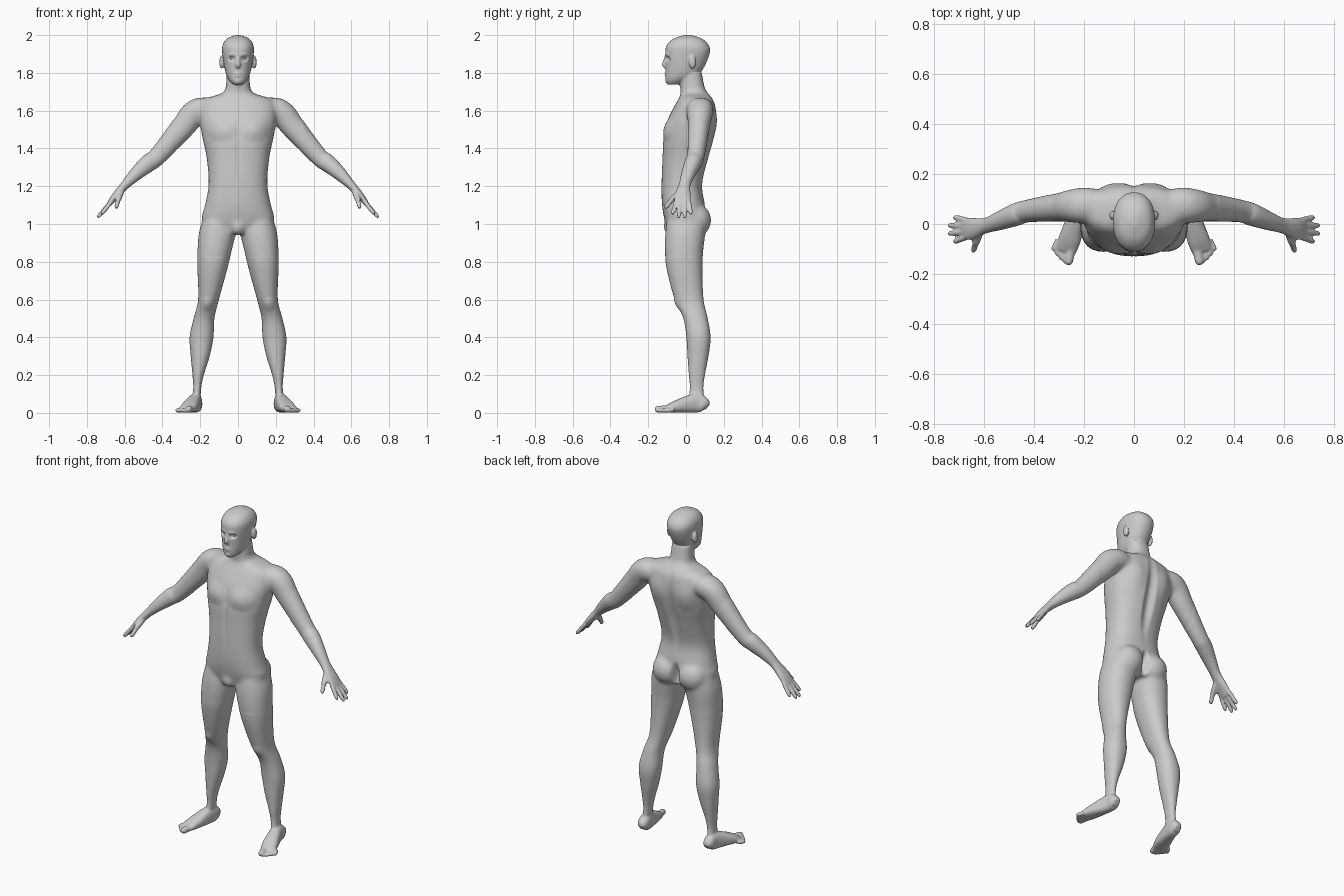
import bpy, bmesh, math
from mathutils import Vector, Matrix

if "Cube" in bpy.data.objects:
    bpy.data.objects.remove(bpy.data.objects["Cube"])

bm = bmesh.new()
Y, Z = Vector((0, 1, 0)), Vector((0, 0, 1))


def resample(rows, steps=6):
    # Catmull-Rom through the cross-section rows
    out = []
    for i in range(len(rows) - 1):
        p = [rows[max(0, min(len(rows) - 1, i + k))] for k in (-1, 0, 1, 2)]
        for s in range(steps):
            t = s / steps
            out.append([b + 0.5 * t * (c - a + t * (2 * a - 5 * b + 4 * c - d + t * (3 * (b - c) + d - a)))
                        for a, b, c, d in zip(*p)])
    return out + [list(rows[-1])]


def skin(rings, side):
    # closed skin over a list of rings, optionally mirrored
    loops = [[bm.verts.new((p.x * side, p.y, p.z)) for p in r] for r in rings]
    faces = [bm.faces.new(loops[0]), bm.faces.new(loops[-1])]
    n = len(loops[0])
    for a, b in zip(loops, loops[1:]):
        faces += [bm.faces.new((a[i], a[(i + 1) % n], b[(i + 1) % n], b[i])) for i in range(n)]
    bmesh.ops.recalc_face_normals(bm, faces=faces)


def oval(c, u, v, power, n=36):
    pts = []
    for i in range(n):
        a = 2 * math.pi * i / n
        k, s = math.cos(a), math.sin(a)
        pts.append(c + u * math.copysign(abs(k) ** (2 / power), k) + v * math.copysign(abs(s) ** (2 / power), s))
    return pts


def stack(rows, side=1, power=2.2):
    # rows: z, x centre, half width, y front, y back
    skin([oval(Vector((x, (f + k) / 2, z)), Vector((w, 0, 0)), Vector((0, (k - f) / 2, 0)), power)
          for z, x, w, f, k in resample(rows)], side)


def tube(rows, ref, side=1, power=2.1):
    # rows: x, y, z, radius along ref, radius across
    rows = resample(rows)
    pts = [Vector(r[:3]) for r in rows]
    rings = []
    for i, r in enumerate(rows):
        t = (pts[min(i + 1, len(pts) - 1)] - pts[max(i - 1, 0)]).normalized()
        u = (ref - t * ref.dot(t)).normalized()
        rings.append(oval(pts[i], u * r[3], t.cross(u) * r[4], power))
    skin(rings, side)


def digit(a, b, r, ref, side):
    a, b = Vector(a), Vector(b)
    tube([(*a.lerp(b, t), r * k, r * k) for t, k in ((0, 1), (.5, 1), (.85, .92), (1, .45))], ref, side)


def ball(c, r, side=1):
    m = Matrix.Translation((c[0] * side, c[1], c[2])) @ Matrix.Diagonal((*r, 1))
    bmesh.ops.create_uvsphere(bm, u_segments=28, v_segments=18, radius=1, matrix=m)


# torso and neck
stack([(z, 0, w, f, k) for z, w, f, k in (
    (.95, .11, -.09, .085), (1.02, .19, -.113, .1), (1.1, .175, -.127, .1), (1.21, .156, -.13, .086),
    (1.35, .166, -.125, .12), (1.45, .187, -.12, .148), (1.55, .204, -.098, .163), (1.63, .2, -.058, .155),
    (1.665, .17, -.038, .14), (1.69, .09, -.028, .12), (1.72, .066, -.03, .1), (1.8, .06, -.03, .083))], power=2.35)
# groin
ball((0, -.078, .985), (.04, .043, .046))

# head
stack([(z, 0, w, f, k) for z, w, f, k in (
    (1.738, .024, -.098, -.03), (1.755, .042, -.106, 0), (1.78, .058, -.108, .05), (1.82, .07, -.108, .09),
    (1.9, .083, -.11, .125), (1.945, .082, -.103, .121), (1.98, .06, -.067, .087), (2, .015, -.01, .03))])
# nose
tube([(0, -.1, 1.895, .01, .008), (0, -.108, 1.87, .011, .009),
      (0, -.112, 1.842, .015, .014), (0, -.106, 1.83, .009, .01)], Y)

for s in (1, -1):
    # ear
    ball((.086, .034, 1.856), (.013, .019, .035), s)
    # buttock
    ball((.085, .052, 1.02), (.088, .082, .088), s)
    # arm and palm
    tube([(.12, .075, 1.6, .06, .055), (.19, .075, 1.605, .072, .066), (.24, .073, 1.58, .068, .068),
          (.29, .068, 1.515, .059, .064), (.425, .052, 1.36, .045, .048), (.475, .037, 1.322, .045, .047),
          (.54, .012, 1.265, .037, .036), (.597, -.007, 1.207, .031, .024),
          (.65, -.018, 1.147, .044, .019), (.682, -.019, 1.105, .043, .013)], Y, s)
    # fingers
    for i in range(4):
        d = (i - 1.5) ** 2
        digit((.67, -.052 + .0225 * i, 1.12), (.748 - .011 * d, -.072 + .033 * i, 1.03 + .009 * d), .0115, Y, s)
    # thumb
    digit((.615, -.02, 1.18), (.638, -.085, 1.12), .016, Z, s)
    digit((.63, -.065, 1.14), (.646, -.112, 1.083), .012, Z, s)
    # leg
    stack([(1.02, .109, .079, -.1, .1), (.95, .111, .097, -.11, .102), (.85, .125, .09, -.112, .091),
           (.75, .137, .077, -.1, .087), (.6, .156, .055, -.06, .093), (.5, .18, .055, -.014, .115),
           (.4, .193, .063, .002, .13), (.3, .2, .05, .008, .119), (.2, .211, .03, .015, .1),
           (.13, .216, .021, .02, .092), (.04, .223, .023, .008, .102)], s)
    # foot
    tube([(.222, .113, .03, .018, .018), (.222, .095, .043, .04, .032), (.226, .05, .052, .05, .034),
          (.254, -.05, .034, .032, .044), (.275, -.108, .018, .015, .042)], Z, s, 2.5)
    # toes
    for i in range(5):
        r = .0115 if i else .018
        digit((.253 + .013 * i, -.1 + .009 * i, r + .004),
              (.265 + .015 * i, -.164 + .007 * i ** 1.5, r), r, Z, s)

# fuse all parts into one smooth skin
mesh = bpy.data.meshes.new("body")
bm.to_mesh(mesh)
bm.free()
body = bpy.data.objects.new("body", mesh)
bpy.context.collection.objects.link(body)
mod = body.modifiers.new("fuse", 'REMESH')
mod.mode, mod.voxel_size = 'VOXEL', .0055
mod = body.modifiers.new("soften", 'SMOOTH')
mod.factor, mod.iterations = .5, 4
deps = bpy.context.evaluated_depsgraph_get()
fused = bpy.data.meshes.new_from_object(body.evaluated_get(deps))
body.modifiers.clear()
body.data = fused
bpy.data.meshes.remove(mesh)

# blend the joints of the trunk, then sculpt mirrored muscle and face forms
bm = bmesh.new()
bm.from_mesh(fused)
trunk = [v for v in bm.verts if abs(v.co.x) < .34 and .82 < v.co.z < 1.735]
for _ in range(30):
    bmesh.ops.smooth_vert(bm, verts=trunk, factor=.5, use_axis_x=True, use_axis_y=True, use_axis_z=True)


def sculpt(centre, reach, push):
    for v in bm.verts:
        z = (v.co.z - centre[2]) / reach[2]
        if abs(z) < 1:
            d = ((abs(v.co.x) - centre[0]) / reach[0]) ** 2 + ((v.co.y - centre[1]) / reach[1]) ** 2 + z * z
            if d < 1:
                v.co.y += push * (1 - d) ** 2


# chest, breastbone and belly line
sculpt((.09, -.1, 1.5), (.1, .09, .075), -.014)
sculpt((0, -.12, 1.4), (.022, .08, .25), .005)
# spine, shoulder blades and seat cleft
sculpt((0, .14, 1.4), (.045, .1, .33), -.02)
sculpt((.1, .15, 1.53), (.08, .07, .11), .009)
sculpt((0, .12, 1.01), (.035, .09, .1), -.035)
# kneecaps
sculpt((.165, -.05, .575), (.04, .05, .05), -.007)
# eye sockets, brow, lips and chin
sculpt((.033, -.1, 1.875), (.027, .045, .019), .016)
sculpt((.03, -.103, 1.897), (.036, .04, .013), -.004)
sculpt((0, -.11, 1.792), (.03, .04, .017), -.007)
sculpt((0, -.115, 1.79), (.027, .04, .006), .006)
sculpt((0, -.1, 1.752), (.025, .04, .018), -.004)
bm.to_mesh(fused)
bm.free()
fused.name = "body"
fused.shade_smooth()

# eyes
for name, s in (("left_eye", 1), ("right_eye", -1)):
    bpy.ops.mesh.primitive_uv_sphere_add(segments=24, ring_count=16, radius=.015, location=(.032 * s, -.073, 1.875))
    bpy.context.object.name = name
    bpy.ops.object.shade_smooth()
